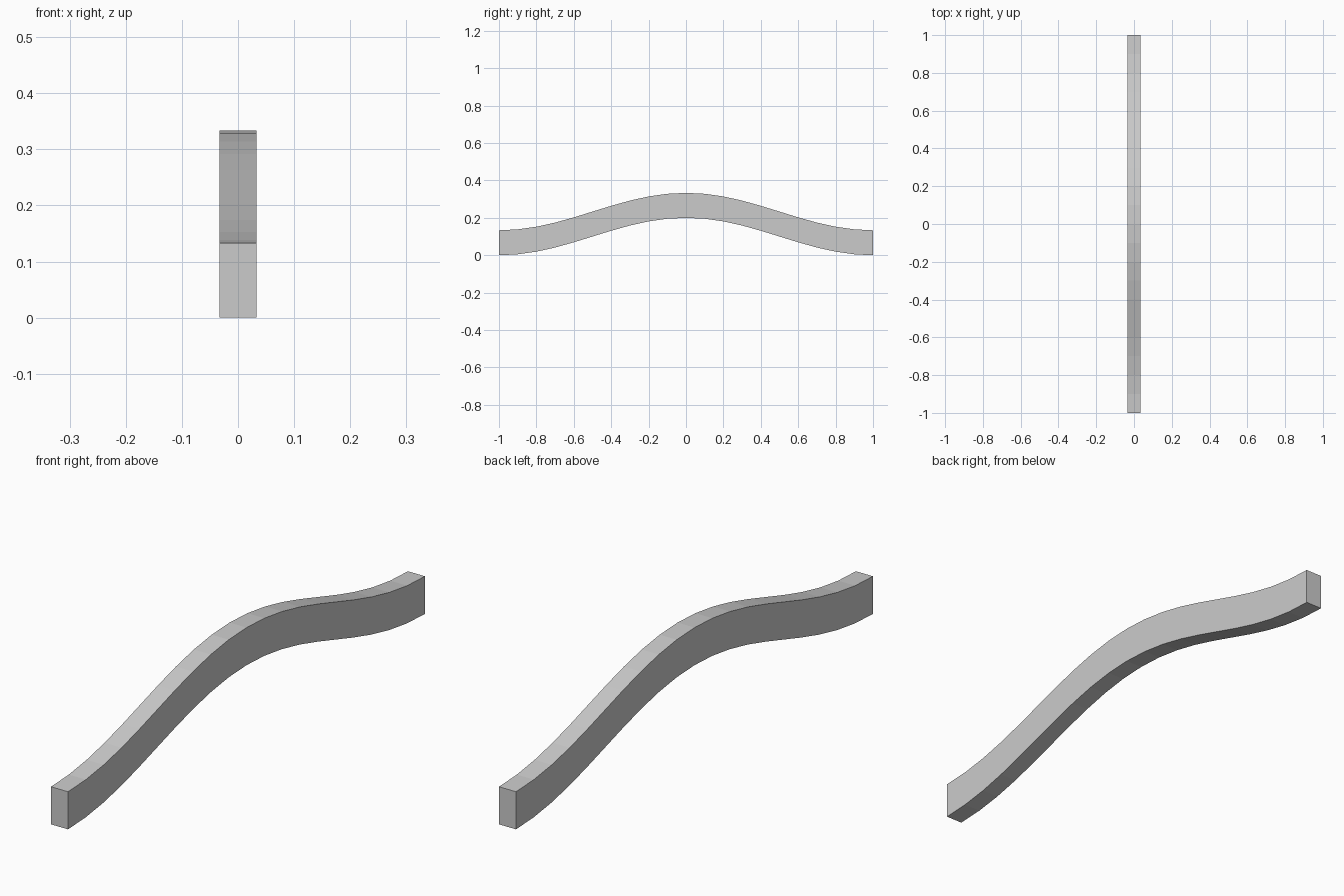
import bpy, bmesh, math

if "Cube" in bpy.data.objects:
    bpy.data.objects.remove(bpy.data.objects["Cube"])

HALF_W, DEPTH, RISE, STEPS = 1 / 30, 2 / 15, 0.2, 20

# Wavy side profile: cosine hump along y, constant vertical depth
ys = [-1 + 2 * i / STEPS for i in range(STEPS + 1)]
lower = [(y, RISE / 2 * (1 + math.cos(math.pi * y))) for y in ys]
outline = lower + [(y, z + DEPTH) for y, z in reversed(lower)]

# Extrude the profile across the width
bm = bmesh.new()
side = bm.faces.new([bm.verts.new((-HALF_W, y, z)) for y, z in outline])
ext = bmesh.ops.extrude_face_region(bm, geom=[side])
new_verts = [v for v in ext["geom"] if isinstance(v, bmesh.types.BMVert)]
bmesh.ops.translate(bm, vec=(2 * HALF_W, 0, 0), verts=new_verts)
bmesh.ops.recalc_face_normals(bm, faces=bm.faces)

mesh = bpy.data.meshes.new("curved_beam")
bm.to_mesh(mesh)
bm.free()
beam = bpy.data.objects.new("curved_beam", mesh)
bpy.context.collection.objects.link(beam)
